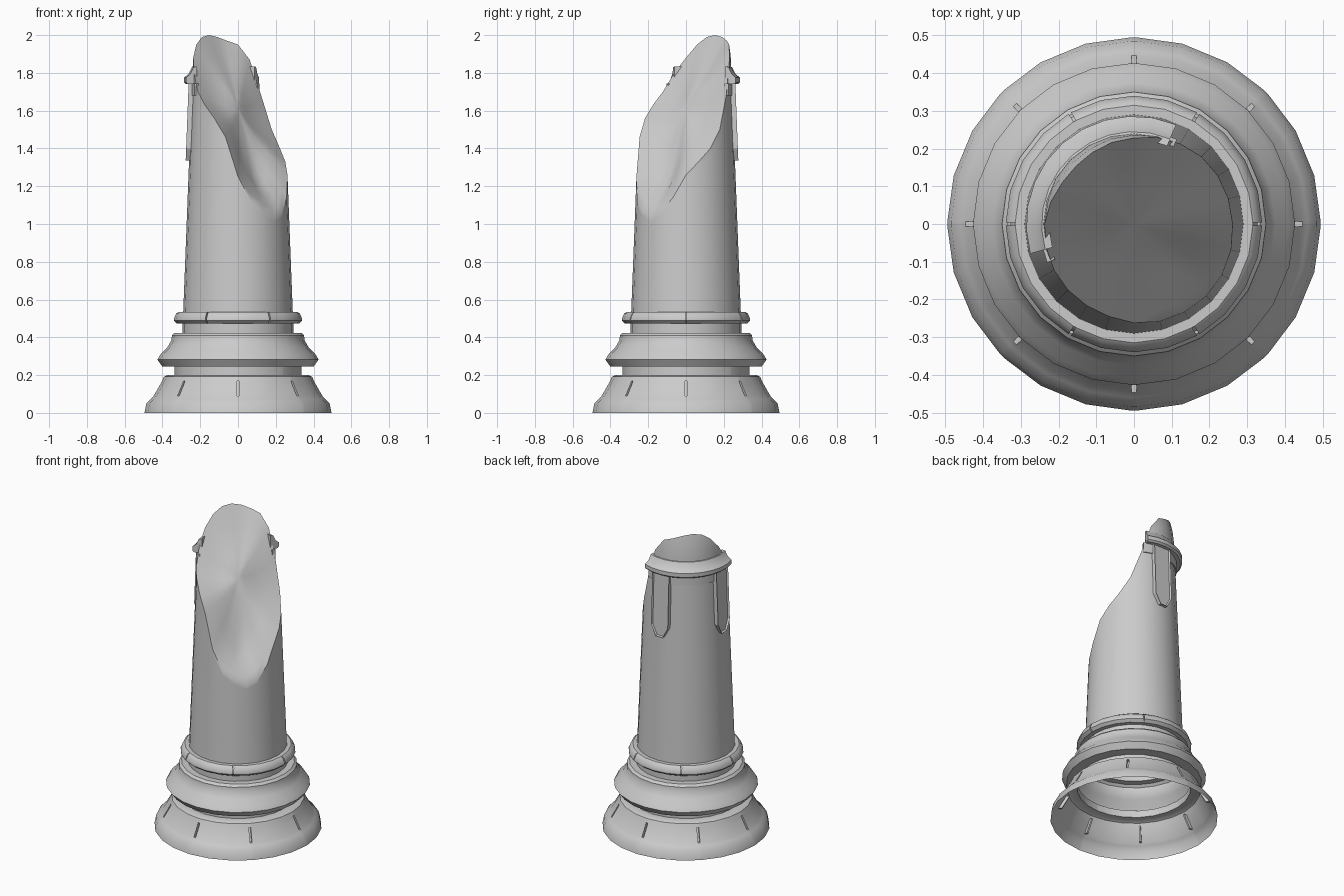
import bpy, bmesh
from math import sin, cos, pi, radians, exp
from mathutils import Matrix

if "Cube" in bpy.data.objects:
    bpy.data.objects.remove(bpy.data.objects["Cube"])

SIDES = 24


def finish(name, bm, angle=35):
    bmesh.ops.recalc_face_normals(bm, faces=bm.faces)
    me = bpy.data.meshes.new(name)
    bm.to_mesh(me)
    bm.free()
    ob = bpy.data.objects.new(name, me)
    bpy.context.collection.objects.link(ob)
    bpy.ops.object.select_all(action='DESELECT')
    ob.select_set(True)
    bpy.context.view_layer.objects.active = ob
    bpy.ops.object.shade_smooth_by_angle(angle=radians(angle))
    return ob


def lathe(name, profile, slots=0, slot_range=(0, 0), half=0.0, depth=0.02):
    """Revolved open shell, with narrow slots sunk at regular angles."""
    angles, slot_cols = [], []
    for k in range(SIDES):
        a = 2 * pi * k / SIDES
        if slots and k % (SIDES // slots) == 0:
            slot_cols.append(len(angles))
            angles += [a - half, a + half]
        else:
            angles.append(a)
    bm = bmesh.new()
    cols = [[bm.verts.new((r * cos(a), r * sin(a), z)) for r, z in profile] for a in angles]
    sunk = []
    for i in range(len(cols)):
        c, d = cols[i], cols[(i + 1) % len(cols)]
        for j in range(len(profile) - 1):
            f = bm.faces.new((c[j], d[j], d[j + 1], c[j + 1]))
            if i in slot_cols and slot_range[0] <= j < slot_range[1]:
                sunk.append(f)
    if sunk:
        res = bmesh.ops.extrude_face_region(bm, geom=sunk)
        for v in res['geom']:
            if isinstance(v, bmesh.types.BMVert):
                r = v.co.xy.length
                v.co.x *= (r - depth) / r
                v.co.y *= (r - depth) / r
        old = [f for f in sunk if f.is_valid]
        if old:
            bmesh.ops.delete(bm, geom=old, context='FACES_ONLY')
    return finish(name, bm)


def arc_band(name, profile, start, end, steps):
    """Closed profile swept along part of a circle, with end caps."""
    bm = bmesh.new()
    cols = []
    for i in range(steps + 1):
        a = radians(start + (end - start) * i / steps)
        cols.append([bm.verts.new((r * cos(a), r * sin(a), z)) for r, z in profile])
    n = len(profile)
    for c, d in zip(cols, cols[1:]):
        for j in range(n):
            bm.faces.new((c[j], d[j], d[(j + 1) % n], c[(j + 1) % n]))
    bm.faces.new(cols[0])
    bm.faces.new(cols[-1])
    return finish(name, bm)


# Flared foot with eight slits, open underneath
lathe("foot", [(.495, 0), (.485, .05), (.46, .075), (.447, .09), (.415, .145),
               (.402, .17), (.392, .192), (.375, .2), (.335, .2), (.335, .245)],
      slots=8, slot_range=(3, 5), half=.014)

# Wide waist moulding
lathe("waist_moulding", [(.335, .245), (.4, .245), (.427, .282), (.41, .31), (.375, .345),
                         (.352, .385), (.35, .41), (.335, .424), (.295, .424), (.295, .472)])

# Upper ring, split into six segments by thin grooves
lathe("upper_ring", [(.295, .472), (.322, .472), (.34, .488), (.34, .498), (.328, .525),
                     (.315, .535), (.283, .535)],
      slots=6, slot_range=(1, 5), half=.011, depth=.012)

# Broken shaft: height of the fracture edge every 15 degrees
RIM = [1.26, 1.33, 1.40, 1.50, 1.68, 1.87, 1.95, 1.97, 1.99, 2.0, 1.99, 1.95,
       1.88, 1.80, 1.70, 1.63, 1.56, 1.46, 1.25, 1.12, 1.07, 1.03, 1.06, 1.14]


def shaft_radius(z):
    r = .29 - .045 * (z - .535) / 1.165
    return r - .016 * max(0, (z - 1.85) / .15) ** 2


def fracture(s, k):
    a = 2 * pi * k / SIDES
    x, y = .25 * s * cos(a), .25 * s * sin(a)
    z = s * RIM[k] + (1 - s) * 1.56
    scoop = exp(-((x - .1) ** 2 + (y + .1) ** 2) / .006)
    ridge = exp(-((x + .03) ** 2 + (y - .03) ** 2) / .012)
    return z + (1 - s) * (.06 * ridge - .14 * scoop)


bm = bmesh.new()
rings = []
for t in (0, .5, .8, .9, .96, 1):
    ring = []
    for k, h in enumerate(RIM):
        z = .52 + (h - .52) * t
        r, a = shaft_radius(z), 2 * pi * k / SIDES
        ring.append(bm.verts.new((r * cos(a), r * sin(a), z)))
    rings.append(ring)
for s in (.9, .75, .6, .45, .3, .15):
    ring = []
    for k, h in enumerate(RIM):
        r, a = s * shaft_radius(h), 2 * pi * k / SIDES
        ring.append(bm.verts.new((r * cos(a), r * sin(a), fracture(s, k))))
    rings.append(ring)
for c, d in zip(rings, rings[1:]):
    for k in range(SIDES):
        m = (k + 1) % SIDES
        bm.faces.new((c[k], c[m], d[m], d[k]))
tip = bm.verts.new((0, 0, fracture(0, 0)))
for k in range(SIDES):
    bm.faces.new((rings[-1][k], rings[-1][(k + 1) % SIDES], tip))
finish("broken_shaft", bm, 40)

# Surviving part of the collar and the thin band beneath it
arc_band("collar", [(.225, 1.74), (.275, 1.74), (.286, 1.75), (.286, 1.775),
                    (.262, 1.795), (.245, 1.83), (.225, 1.835)], 67, 196, 10)
arc_band("collar_band", [(.23, 1.68), (.252, 1.68), (.252, 1.745), (.23, 1.745)], 63, 204, 10)

# Hanging pointed ribs with a recessed panel
for name, azimuth in (("back_rib", 90), ("left_rib", 180)):
    bm = bmesh.new()
    outline = [(-.06, 1.745), (-.06, 1.4), (-.025, 1.335), (.025, 1.335), (.06, 1.4), (.06, 1.745)]
    front = bm.faces.new([bm.verts.new((shaft_radius(z) + .018, y, z)) for y, z in outline])
    back = [bm.verts.new((.22, y, z)) for y, z in outline]
    fv = list(front.verts)
    for i in range(6):
        j = (i + 1) % 6
        bm.faces.new((fv[i], back[i], back[j], fv[j]))
    bmesh.ops.inset_region(bm, faces=[front], thickness=.022)
    bmesh.ops.inset_region(bm, faces=[front], thickness=.006)
    for v in front.verts:
        v.co.x -= .011
    bm.transform(Matrix.Rotation(radians(azimuth), 4, 'Z'))
    finish(name, bm, 25)
